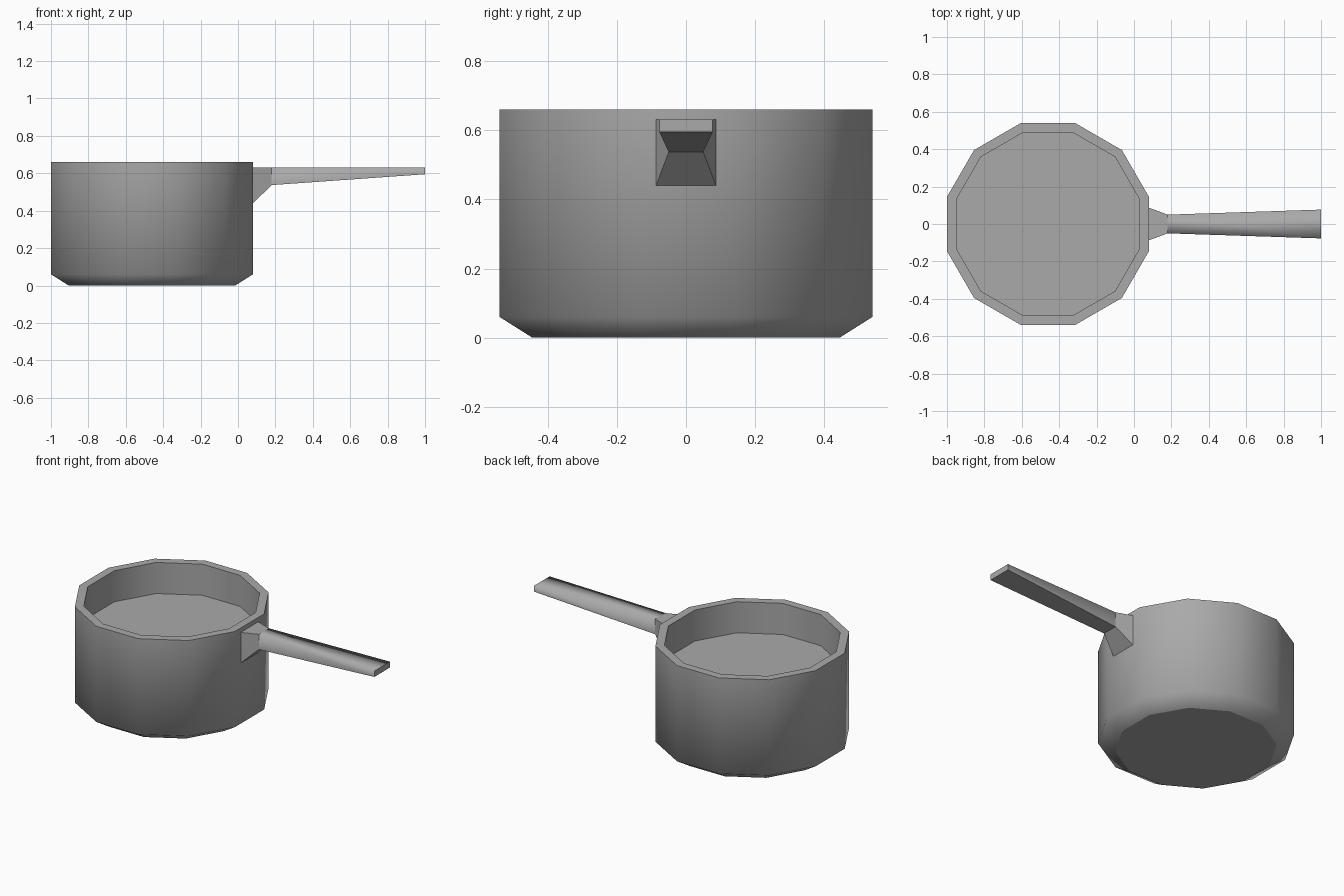
import bpy, bmesh, math

cube = bpy.data.objects.get("Cube")
if cube:
    bpy.data.objects.remove(cube)

# Single brushed metal colour
metal = bpy.data.materials.new("grey_metal")
grey = (0.4, 0.4, 0.4, 1)
metal.use_nodes = True
metal.diffuse_color = grey
metal.node_tree.nodes["Principled BSDF"].inputs["Base Color"].default_value = grey


def finish(name, bm, is_sharp):
    """Orient faces, shade smooth, keep the edges chosen by the rule sharp."""
    bmesh.ops.recalc_face_normals(bm, faces=bm.faces)
    for face in bm.faces:
        face.smooth = True
    for edge in bm.edges:
        edge.smooth = not is_sharp(edge)
    mesh = bpy.data.meshes.new(name)
    bm.to_mesh(mesh)
    bm.free()
    mesh.materials.append(metal)
    obj = bpy.data.objects.new(name, mesh)
    bpy.context.collection.objects.link(obj)
    return obj


def loft(name, rings, is_sharp):
    """Join successive rings of points and cap both ends."""
    bm = bmesh.new()
    loops = [[bm.verts.new(p) for p in ring] for ring in rings]
    count = len(loops[0])
    for a, b in zip(loops, loops[1:]):
        for i in range(count):
            j = (i + 1) % count
            bm.faces.new((a[i], a[j], b[j], b[i]))
    bm.faces.new(loops[0])
    bm.faces.new(loops[-1])
    return finish(name, bm, is_sharp)


# Pot: twelve-sided wall, chamfered foot, flat rim and raised inner floor
SIDES = 12
CENTRE_X = -0.46


def pot_ring(apothem, z):
    radius = apothem / math.cos(math.pi / SIDES)
    angles = [(i + 0.5) * math.tau / SIDES for i in range(SIDES)]
    return [(CENTRE_X + radius * math.cos(a), radius * math.sin(a), z) for a in angles]


profile = [(0.445, 0), (0.54, 0.06), (0.54, 0.66), (0.49, 0.66), (0.49, 0.465)]
loft("pot", [pot_ring(*p) for p in profile],
     lambda e: any(abs(f.normal.z) > 0.99 for f in e.link_faces))


# Handle: flared bracket against the wall, then a tapering grip
TOP = 0.632


def section(x, half_width, bottom):
    return [(x, -half_width, bottom), (x, half_width, bottom),
            (x, half_width, TOP), (x, -half_width, TOP)]


joint = section(0.18, 0.05, 0.537)
loft("handle_bracket", [section(0.08, 0.087, 0.44), joint], lambda e: True)


def grip_sharp(edge):
    # Only the two long upper edges are softened
    a, b = edge.verts
    return not (a.co.z > TOP - 0.001 and b.co.z > TOP - 0.001 and abs(a.co.x - b.co.x) > 0.5)


loft("handle_grip", [joint, section(1.0, 0.077, 0.595)], grip_sharp)
